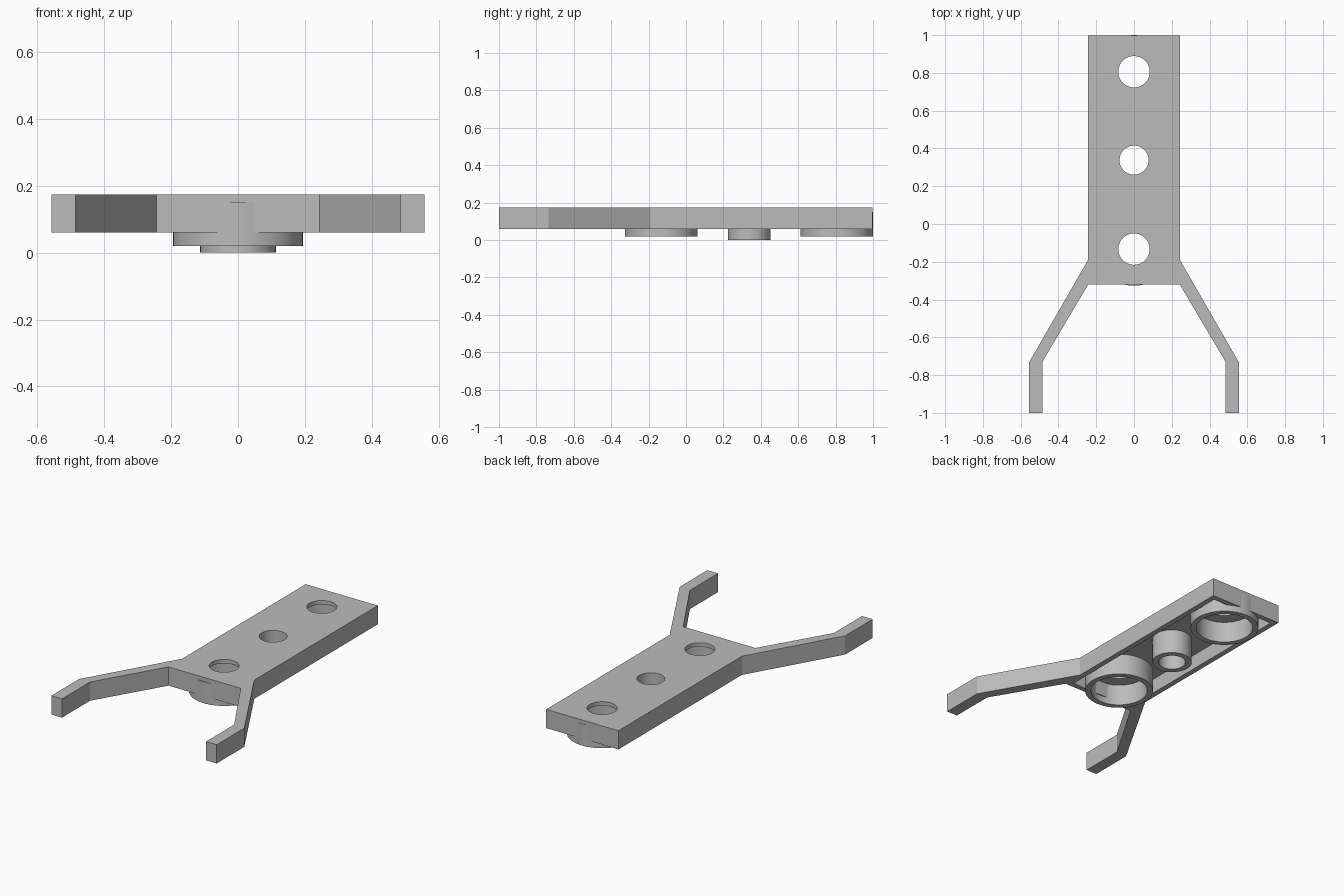
import bpy
import bmesh
from math import cos, sin, tau

if "Cube" in bpy.data.objects:
    bpy.data.objects.remove(bpy.data.objects["Cube"])

grey = bpy.data.materials.new("light_grey")
grey.use_nodes = True
colour = (0.5, 0.5, 0.5, 1)
grey.diffuse_color = colour
grey.node_tree.nodes["Principled BSDF"].inputs["Base Color"].default_value = colour

BASE, TOP = 0.06, 0.174      # underside and top of the body
ROOF = 0.15                  # ceiling of the hollow underside
WALL = 0.033
HALF_W, FRONT, BACK = 0.243, -0.321, 0.997
SIDES = 64


def finish(name, bm):
    bmesh.ops.recalc_face_normals(bm, faces=bm.faces)
    mesh = bpy.data.meshes.new(name)
    bm.to_mesh(mesh)
    bm.free()
    mesh.materials.append(grey)
    obj = bpy.data.objects.new(name, mesh)
    bpy.context.collection.objects.link(obj)
    return obj


def prism(name, outline, z0, z1):
    """Extrude a flat outline upward from z0 to z1."""
    bm = bmesh.new()
    face = bm.faces.new([bm.verts.new((x, y, z0)) for x, y in outline])
    result = bmesh.ops.extrude_face_region(bm, geom=[face])
    verts = [v for v in result["geom"] if isinstance(v, bmesh.types.BMVert)]
    bmesh.ops.translate(bm, verts=verts, vec=(0, 0, z1 - z0))
    return finish(name, bm)


def rectangle(w, y0, y1):
    return [(-w, y0), (w, y0), (w, y1), (-w, y1)]


def circle(y, r):
    return [(r * cos(tau * i / SIDES), y + r * sin(tau * i / SIDES)) for i in range(SIDES)]


def smooth(obj):
    bpy.ops.object.select_all(action="DESELECT")
    obj.select_set(True)
    bpy.context.view_layer.objects.active = obj
    bpy.ops.object.shade_smooth_by_angle(angle=0.6)


def cut(obj, cutter):
    mod = obj.modifiers.new("cut", "BOOLEAN")
    mod.operation = "DIFFERENCE"
    mod.solver = "EXACT"
    mod.object = cutter
    bpy.context.view_layer.objects.active = obj
    bpy.ops.object.modifier_apply(modifier=mod.name)
    bpy.data.objects.remove(cutter)


def tube(name, y, outer, inner, z0, z1):
    """Open pipe standing upright, with flat rims."""
    bm = bmesh.new()
    rings = [[bm.verts.new((x, yy, z)) for x, yy in circle(y, r)]
             for r, z in ((outer, z0), (outer, z1), (inner, z1), (inner, z0))]
    for k in range(4):
        a, b = rings[k], rings[(k + 1) % 4]
        for i in range(SIDES):
            j = (i + 1) % SIDES
            bm.faces.new((a[i], a[j], b[j], b[i]))
    smooth(finish(name, bm))


# Body: a plate hollowed from below and pierced by three holes
body = prism("body_plate", rectangle(HALF_W, FRONT, BACK), BASE, TOP)
cut(body, prism("cavity_cutter",
                rectangle(HALF_W - WALL, FRONT + WALL, BACK - WALL), BASE - 0.1, ROOF))

# Each socket: name, y, hole radius, outer and inner tube radius, bottom height
sockets = [
    ("front_socket", -0.133, 0.083, 0.194, 0.161, 0.02),
    ("middle_socket", 0.338, 0.077, 0.113, 0.077, 0.0),
    ("back_socket", 0.806, 0.083, 0.194, 0.161, 0.02),
]
for name, y, hole, outer, inner, bottom in sockets:
    cut(body, prism("hole_cutter", circle(y, hole), BASE, TOP + 0.1))
    tube(name, y, outer, inner, bottom, ROOF)
smooth(body)

# Forked arms, mirrored left and right
arm = [(HALF_W, FRONT), (0.485, -0.73), (0.485, -1), (0.557, -1), (0.557, -0.735), (HALF_W, -0.19)]
for name, side in (("left_arm", 1), ("right_arm", -1)):
    prism(name, [(side * x, y) for x, y in arm], BASE, TOP)
